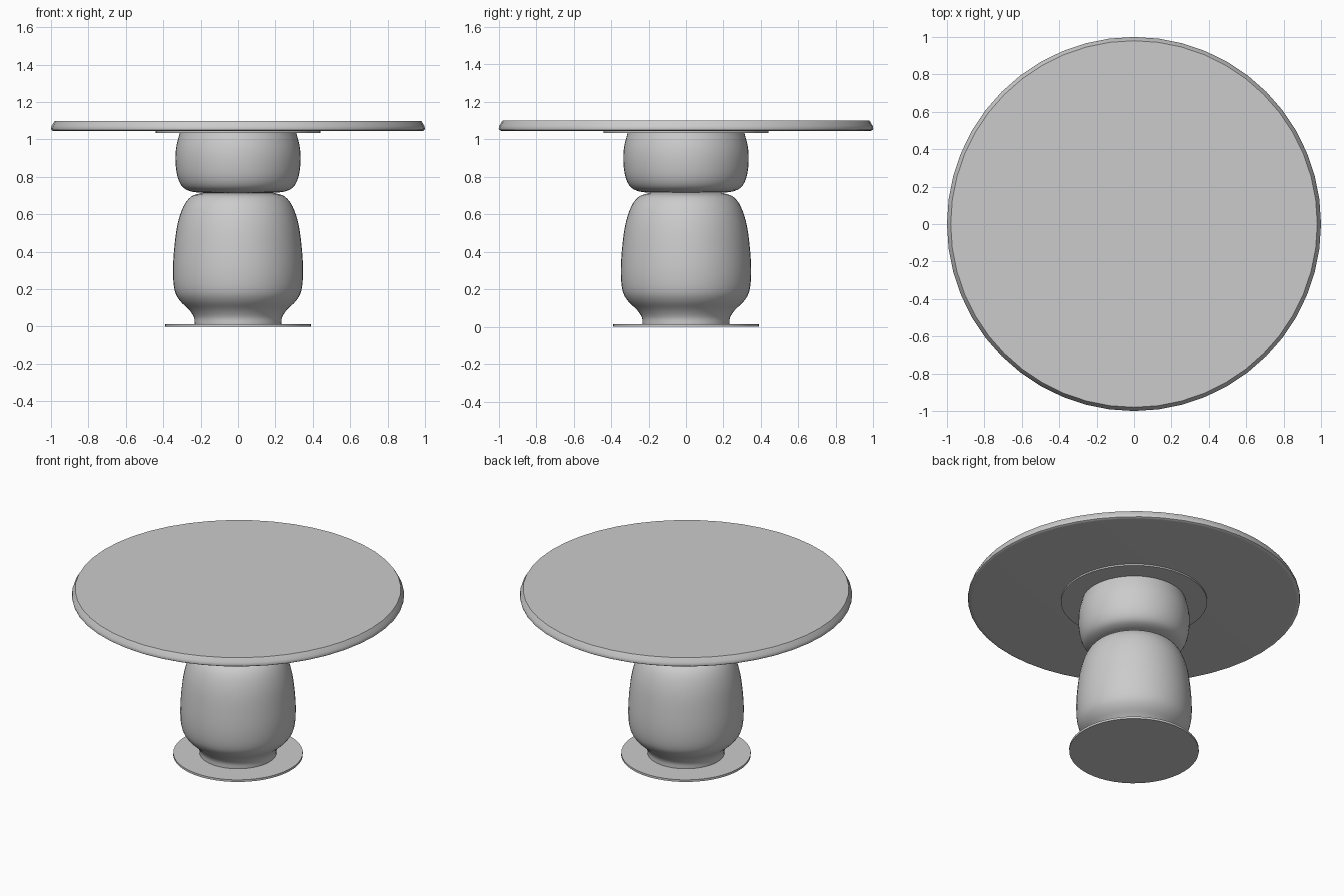
import bpy, bmesh, math
from mathutils import Vector

if "Cube" in bpy.data.objects:
    bpy.data.objects.remove(bpy.data.objects["Cube"])

SIDES = 48


def smooth_path(pts, steps=4):
    """Catmull-Rom curve through the (radius, z) points."""
    p = [Vector(q) for q in pts]
    p = [p[0] * 2 - p[1]] + p + [p[-1] * 2 - p[-2]]
    out = []
    for i in range(1, len(p) - 2):
        a, b, c, d = p[i - 1:i + 3]
        for s in range(steps):
            t = s / steps
            out.append(0.5 * (2 * b + (c - a) * t + (2 * a - 5 * b + 4 * c - d) * t * t
                              + (3 * b - a - 3 * c + d) * t ** 3))
    return [tuple(v) for v in out] + [tuple(p[-2])]


def lathe(name, profile):
    """Closed turned solid from a bottom-to-top profile."""
    bm = bmesh.new()
    rings = []
    for r, z in profile:
        rings.append([bm.verts.new((r * math.cos(2 * math.pi * i / SIDES),
                                    r * math.sin(2 * math.pi * i / SIDES), z))
                      for i in range(SIDES)])
    for lo, hi in zip(rings, rings[1:]):
        for i in range(SIDES):
            j = (i + 1) % SIDES
            bm.faces.new((lo[i], lo[j], hi[j], hi[i]))
    bm.faces.new(rings[0][::-1])
    bm.faces.new(rings[-1])
    mesh = bpy.data.meshes.new(name)
    bm.to_mesh(mesh)
    bm.free()
    ob = bpy.data.objects.new(name, mesh)
    bpy.context.collection.objects.link(ob)
    bpy.context.view_layer.objects.active = ob
    ob.select_set(True)
    bpy.ops.object.shade_smooth_by_angle(angle=math.radians(35))
    ob.select_set(False)
    return ob


# Floor plate
lathe("base_plate", [(0.39, 0), (0.39, 0.014)])

# Tall lower body with a narrow foot
lathe("lower_body", smooth_path([
    (0.232, 0.014), (0.236, 0.05), (0.262, 0.09), (0.31, 0.137), (0.338, 0.19),
    (0.348, 0.28), (0.343, 0.4), (0.325, 0.54), (0.293, 0.64), (0.25, 0.695),
    (0.19, 0.715)]))

# Short rounded upper body
lathe("upper_body", smooth_path([
    (0.19, 0.715), (0.25, 0.722), (0.295, 0.745), (0.322, 0.795), (0.334, 0.87),
    (0.332, 0.95), (0.312, 1.036)]))

# Mounting plate under the top
lathe("mounting_plate", [(0.44, 1.035), (0.44, 1.046)])

# Round top with a bevelled, rounded edge
lathe("table_top", [(0.975, 1.045), (0.99, 1.046), (0.998, 1.051), (1.0, 1.06),
                    (0.996, 1.073), (0.98, 1.1)])
